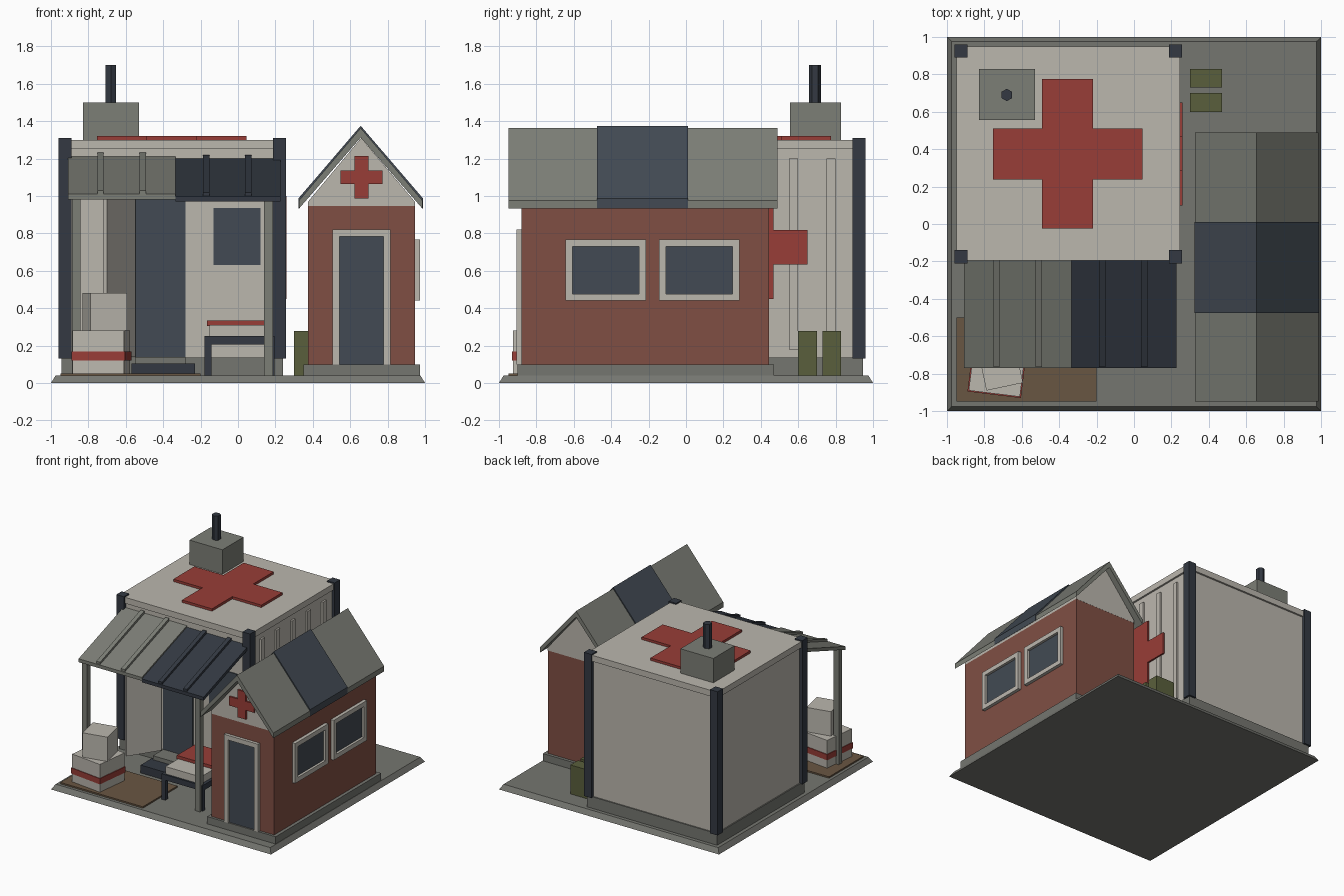
import bpy, bmesh, math
from mathutils import Matrix, Vector

if "Cube" in bpy.data.objects:
    bpy.data.objects.remove(bpy.data.objects["Cube"])


def material(name, r, g, b):
    lin = [(c / 255 / 12.92 if c < 10 else ((c / 255 + 0.055) / 1.055) ** 2.4) for c in (r, g, b)]
    m = bpy.data.materials.new(name)
    m.diffuse_color = (*lin, 1)
    m.use_nodes = True
    m.node_tree.nodes["Principled BSDF"].inputs["Base Color"].default_value = m.diffuse_color
    return m


CREAM = material("cream paint", 187, 183, 174)
RED = material("red", 152, 61, 55)
BRICK = material("brick", 128, 79, 68)
CONCRETE = material("concrete grey", 117, 118, 112)
ROOF = material("roof grey", 124, 126, 118)
SLATE = material("slate", 66, 74, 83)
CHARCOAL = material("charcoal", 51, 57, 66)
OLIVE = material("olive", 90, 95, 60)
BROWN = material("brown mat", 105, 86, 66)


def finish(name, bm, mat):
    bmesh.ops.recalc_face_normals(bm, faces=bm.faces)
    me = bpy.data.meshes.new(name)
    bm.to_mesh(me)
    bm.free()
    me.materials.append(mat)
    ob = bpy.data.objects.new(name, me)
    bpy.context.collection.objects.link(ob)
    return ob


def box(name, x, y, z, mat, turn=0):
    """Box from three (min, max) ranges, optionally turned about its vertical axis."""
    bm = bmesh.new()
    bmesh.ops.create_cube(bm, size=1)
    for v in bm.verts:
        v.co = Vector([v.co[i] * (r[1] - r[0]) for i, r in enumerate((x, y, z))])
    ob = finish(name, bm, mat)
    ob.location = [sum(r) / 2 for r in (x, y, z)]
    ob.rotation_euler.z = math.radians(turn)
    return ob


def prism(name, pts, axis, lo, hi, mat):
    """Extrude a 2D outline along an axis; the other two axes keep x, y, z order."""
    bm = bmesh.new()

    def place(p, d):
        c = list(p)
        c.insert(axis, d)
        return c
    face = bm.faces.new([bm.verts.new(place(p, lo)) for p in pts])
    ext = bmesh.ops.extrude_face_region(bm, geom=[face])
    shift = Vector(place((0, 0), hi - lo))
    bmesh.ops.translate(bm, vec=shift, verts=[e for e in ext["geom"] if isinstance(e, bmesh.types.BMVert)])
    return finish(name, bm, mat)


def cross(name, cu, cv, reach, half, axis, lo, hi):
    """Red cross outline made of four equal arms."""
    pts = []
    for k in range(4):
        c, s = round(math.cos(k * math.pi / 2)), round(math.sin(k * math.pi / 2))
        for u, v in ((half, -half), (reach, -half), (reach, half)):
            pts.append((cu + c * u - s * v, cv + s * u + c * v))
    return prism(name, pts, axis, lo, hi, RED)


# Base slab with sloped rim
base = box("base_slab", (-1, 1), (-1, 1), (0, 0.04), CONCRETE)
for v in base.data.vertices:
    if v.co.z > 0:
        v.co.x *= 0.975
        v.co.y *= 0.975

# Container clinic
box("container_plinth", (-0.945, 0.24), (-0.19, 0.945), (0.03, 0.135), CONCRETE)
box("container_body", (-0.935, 0.23), (-0.18, 0.935), (0.13, 1.27), CREAM)
box("container_roof", (-0.95, 0.245), (-0.195, 0.95), (1.25, 1.30), CREAM)
for i, px in enumerate((-0.925, 0.222)):
    for j, py in enumerate((-0.175, 0.925)):
        box(f"corner_post_{i}{j}", (px - 0.034, px + 0.034), (py - 0.035, py + 0.035), (0.13, 1.31), CHARCOAL)
for i in range(5):
    y = -0.025 + 0.2 * i
    box(f"wall_rib_{i}", (0.22, 0.245), (y - 0.023, y + 0.023), (0.18, 1.2), CREAM)
cross("side_cross", 0.375, 0.725, 0.275, 0.092, 0, 0.244, 0.258)
cross("roof_cross", -0.355, 0.375, 0.4, 0.136, 2, 1.295, 1.32)
box("roof_vent_box", (-0.83, -0.53), (0.555, 0.83), (1.29, 1.5), ROOF)
prism("chimney_pipe", [(-0.68 + 0.033 * math.sin(a * math.pi / 3), 0.69 + 0.033 * math.cos(a * math.pi / 3))
                       for a in range(6)], 2, 1.49, 1.7, CHARCOAL)

# Container doorway, open door leaf, window and steps
box("doorway", (-0.55, -0.28), (-0.188, -0.175), (0.14, 1.06), SLATE)
box("front_window", (-0.13, 0.12), (-0.188, -0.175), (0.63, 0.935), SLATE)
box("open_door", (-0.775, -0.495), (-0.335, -0.31), (0.14, 1.06), CREAM, 57)
box("upper_step", (-0.55, -0.28), (-0.32, -0.18), (0.04, 0.138), CONCRETE)
box("lower_step", (-0.57, -0.23), (-0.45, -0.3), (0.04, 0.105), CHARCOAL)

# Awning: two sloped sheets with ribs, on two posts
for name, x0, x1, drop, mat, ribs in (("grey", -0.91, -0.335, 0, ROOF, (-0.735, -0.51)),
                                      ("dark", -0.335, 0.227, 0.012, CHARCOAL, (-0.17, 0.055))):
    top, low = 1.212 - drop, 1.01 - drop
    prism(f"awning_{name}", [(-0.185, top), (-0.77, low), (-0.77, low - 0.028), (-0.185, top - 0.028)],
          0, x0, x1, mat)
    for i, rx in enumerate(ribs):
        prism(f"awning_rib_{name}_{i}", [(-0.19, top + 0.02), (-0.765, low + 0.02), (-0.765, low), (-0.19, top - 0.01)],
              0, rx - 0.017, rx + 0.017, mat)
for i, px in enumerate((-0.865, 0.163)):
    box(f"awning_post_{i}", (px - 0.023, px + 0.023), (-0.76, -0.715), (0.04, 1.0), ROOF)

# Mat with stacked supply crates
box("ground_mat", (-0.95, -0.2), (-0.95, -0.5), (0.03, 0.052), BROWN)
box("lower_crate", (-0.868, -0.592), (-0.908, -0.632), (0.05, 0.28), CREAM, -7)
box("crate_band", (-0.874, -0.586), (-0.914, -0.626), (0.12, 0.167), RED, -7)
box("upper_crate", (-0.812, -0.612), (-0.872, -0.672), (0.28, 0.48), CREAM, 12)

# Cot with blanket
box("cot_frame", (-0.178, 0.195), (-0.74, -0.3), (0.205, 0.25), CHARCOAL)
for i, lx in enumerate((-0.178, 0.16)):
    for j, ly in enumerate((-0.74, -0.335)):
        box(f"cot_leg_{i}{j}", (lx, lx + 0.035), (ly, ly + 0.035), (0.04, 0.21), CHARCOAL)
box("cot_mattress", (-0.152, 0.17), (-0.725, -0.315), (0.25, 0.31), CREAM)
box("cot_blanket", (-0.165, 0.18), (-0.56, -0.31), (0.305, 0.335), RED)

# Fuel cans
for i, y in enumerate((0.6, 0.73)):
    box(f"fuel_can_{i}", (0.3, 0.47), (y, y + 0.1), (0.04, 0.278), OLIVE)

# Brick annex: plinth, walls, gables
box("annex_plinth", (0.35, 0.972), (-0.9, 0.47), (0.03, 0.1), CONCRETE)
box("annex_walls", (0.375, 0.945), (-0.88, 0.445), (0.1, 0.95), BRICK)
prism("annex_gables", [(0.375, 0.945), (0.945, 0.945), (0.945, 0.97), (0.658, 1.31), (0.375, 0.97)],
      1, -0.881, 0.446, CREAM)
cross("gable_cross", 0.66, 1.1, 0.113, 0.037, 1, -0.895, -0.88)


# Gable roof with a raised dark middle band
def gable_roof(name, lift, lo, hi, mat):
    out = 0.33 + lift / 4
    prism(name, [(0.656 - out, 0.975 + lift), (0.656, 1.363 + lift), (0.656 + out, 0.975 + lift),
                 (0.656 + out, 0.932), (0.656, 1.312), (0.656 - out, 0.932)], 1, lo, hi, mat)


gable_roof("annex_roof_front", 0, -0.95, -0.475, ROOF)
gable_roof("annex_roof_back", 0, 0.01, 0.49, ROOF)
gable_roof("annex_roof_band", 0.012, -0.475, 0.01, SLATE)

# Annex door with frame
box("annex_door", (0.54, 0.78), (-0.889, -0.875), (0.1, 0.79), SLATE)
for i, fx in enumerate((0.505, 0.777)):
    box(f"door_jamb_{i}", (fx, fx + 0.038), (-0.905, -0.875), (0.1, 0.82), CREAM)
box("door_lintel", (0.505, 0.815), (-0.905, -0.875), (0.782, 0.82), CREAM)

# Annex side windows with frames
for i, y in enumerate((-0.43, 0.07)):
    box(f"window_pane_{i}", (0.94, 0.952), (y - 0.18, y + 0.18), (0.475, 0.73), SLATE)
    for j, s in enumerate((-1, 1)):
        a, b = sorted((y + s * 0.215, y + s * 0.178))
        box(f"window_jamb_{i}{j}", (0.94, 0.972), (a, b), (0.44, 0.768), CREAM)
        z = 0.604 + s * 0.1455
        box(f"window_rail_{i}{j}", (0.94, 0.972), (y - 0.178, y + 0.178), (z - 0.0185, z + 0.0185), CREAM)
